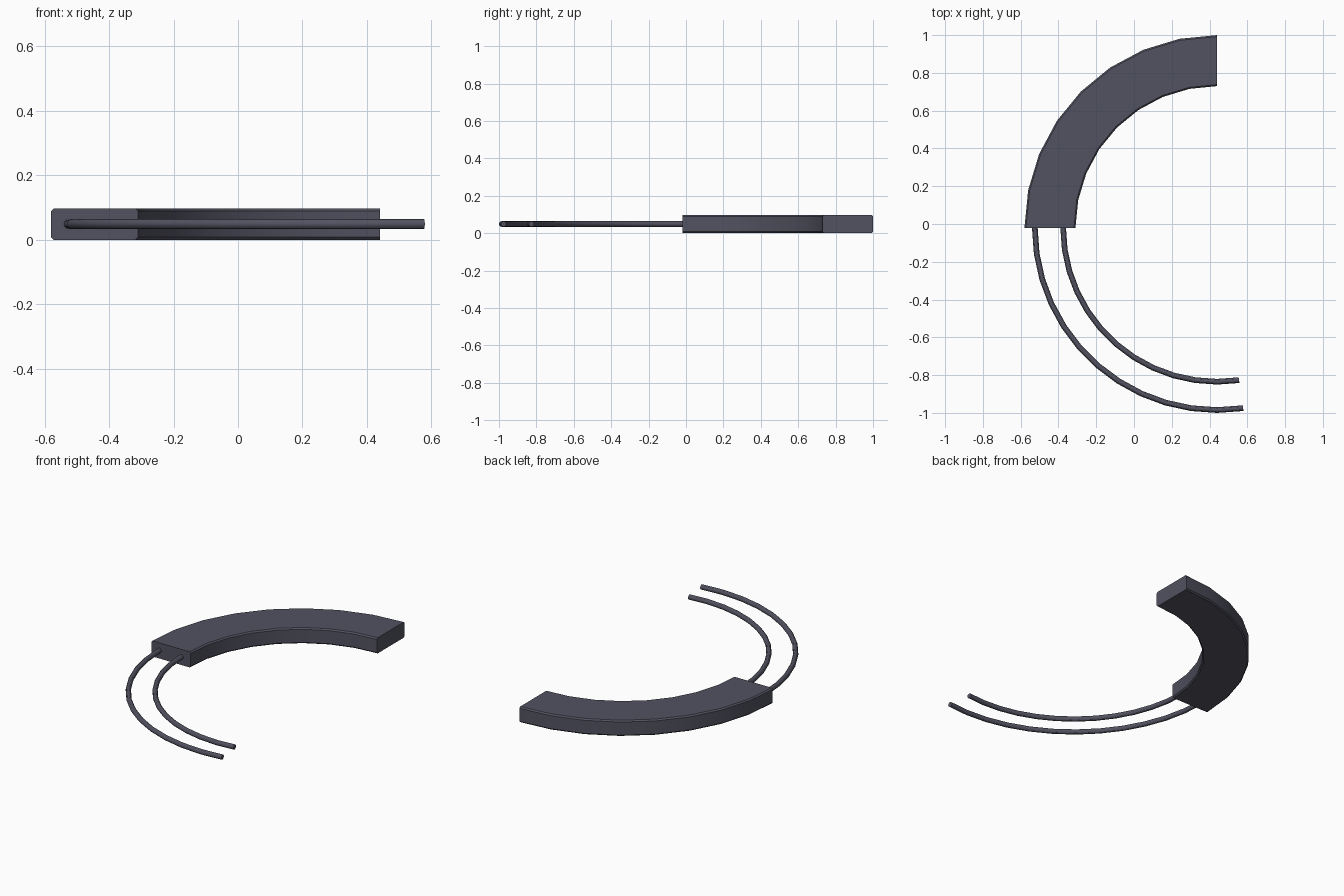
import bpy, bmesh
from math import radians, cos, sin, tau

if "Cube" in bpy.data.objects:
    bpy.data.objects.remove(bpy.data.objects["Cube"])

CX, CY = 0.44, -0.02   # shared centre of all arcs

mat = bpy.data.materials.new("dark_slate")
mat.diffuse_color = (0.085, 0.085, 0.12, 1)
mat.use_nodes = True
mat.node_tree.nodes["Principled BSDF"].inputs["Base Color"].default_value = mat.diffuse_color


def arc_sweep(name, profile, start, end, steps):
    """Sweep a closed (radius, z) profile around the shared centre."""
    bm = bmesh.new()
    rings = []
    for i in range(steps + 1):
        a = radians(start + (end - start) * i / steps)
        rings.append([bm.verts.new((CX + r * cos(a), CY + r * sin(a), z))
                      for r, z in profile])
    n = len(profile)
    for p, q in zip(rings, rings[1:]):
        for j in range(n):
            k = (j + 1) % n
            bm.faces.new((p[j], p[k], q[k], q[j]))
    bm.faces.new(rings[0])
    bm.faces.new(rings[-1][::-1])
    bmesh.ops.recalc_face_normals(bm, faces=bm.faces)
    mesh = bpy.data.meshes.new(name)
    bm.to_mesh(mesh)
    bm.free()
    mesh.materials.append(mat)
    ob = bpy.data.objects.new(name, mesh)
    bpy.context.collection.objects.link(ob)
    bpy.ops.object.select_all(action='DESELECT')
    ob.select_set(True)
    bpy.context.view_layer.objects.active = ob
    bpy.ops.object.shade_smooth_by_angle(angle=radians(30))
    return ob


# Curved block with small chamfers along its long edges
r0, r1, h, c = 0.75, 1.02, 0.097, 0.008
block = [(r0 + c, 0), (r1 - c, 0), (r1, c), (r1, h - c),
         (r1 - c, h), (r0 + c, h), (r0, h - c), (r0, c)]
arc_sweep("curved_block", block, 90, 180, 8)

# Two thin curved rods leaving the block's end
for name, radius in (("outer_rod", 0.965), ("inner_rod", 0.815)):
    circle = [(radius + 0.015 * cos(tau * i / 12), 0.049 + 0.015 * sin(tau * i / 12))
              for i in range(12)]
    arc_sweep(name, circle, 180, 278.2, 12)
